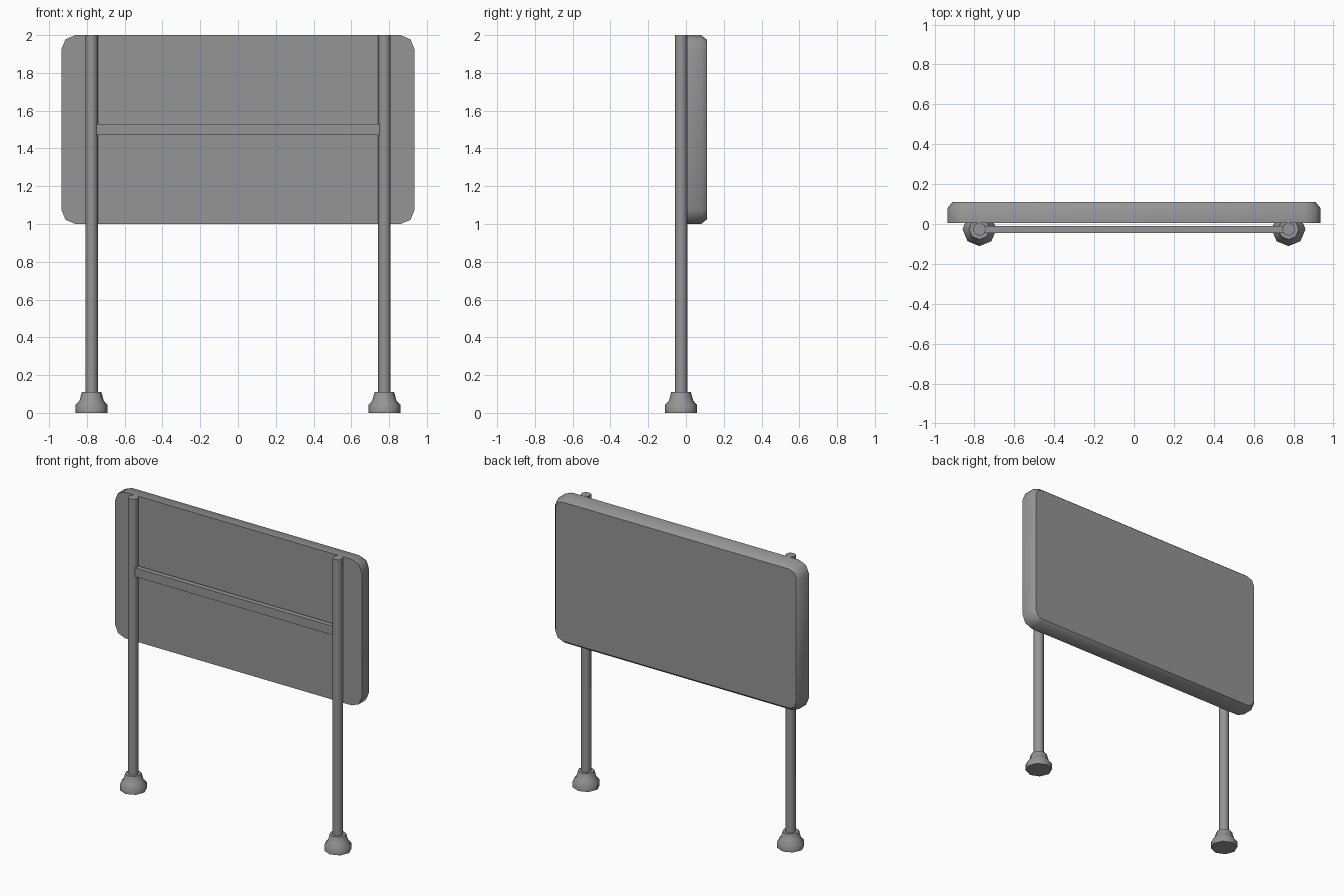
import bpy, bmesh, math

if "Cube" in bpy.data.objects:
    bpy.data.objects.remove(bpy.data.objects["Cube"], do_unlink=True)

grey = bpy.data.materials.new("plain grey")
grey.use_nodes = True
COLOUR = (0.3, 0.3, 0.3, 1)
grey.diffuse_color = COLOUR
grey.node_tree.nodes["Principled BSDF"].inputs["Base Color"].default_value = COLOUR


def loft(name, rings):
    """Skin a list of closed rings and cap both ends."""
    bm = bmesh.new()
    loops = [[bm.verts.new(p) for p in ring] for ring in rings]
    for a, b in zip(loops, loops[1:]):
        for i in range(len(a)):
            j = (i + 1) % len(a)
            bm.faces.new((a[i], a[j], b[j], b[i]))
    bm.faces.new(loops[0])
    bm.faces.new(loops[-1])
    bmesh.ops.recalc_face_normals(bm, faces=bm.faces)
    mesh = bpy.data.meshes.new(name)
    bm.to_mesh(mesh)
    bm.free()
    obj = bpy.data.objects.new(name, mesh)
    bpy.context.collection.objects.link(obj)
    mesh.materials.append(grey)
    bpy.ops.object.select_all(action='DESELECT')
    obj.select_set(True)
    bpy.context.view_layer.objects.active = obj
    bpy.ops.object.shade_smooth_by_angle(angle=math.radians(46))
    return obj


def lathe(name, x, y, profile, sides=8):
    """Turn a radius/height profile around an upright axis."""
    turns = [math.tau * i / sides for i in range(sides)]
    return loft(name, [[(x + r * math.cos(t), y + r * math.sin(t), z) for t in turns]
                       for r, z in profile])


def panel_ring(y, inset, half_w=0.935, half_h=0.5, radius=0.075, steps=2):
    """Rounded rectangle facing along y, centred at the panel height."""
    ring = []
    for corner, (sx, sz) in enumerate([(1, 1), (-1, 1), (-1, -1), (1, -1)]):
        for k in range(steps + 1):
            t = math.pi / 2 * (corner + k / steps)
            ring.append((sx * (half_w - radius) + (radius - inset) * math.cos(t), y,
                         1.5 + sz * (half_h - radius) + (radius - inset) * math.sin(t)))
    return ring


# Board with its back edge eased
loft("board", [panel_ring(0.004, 0), panel_ring(0.08, 0), panel_ring(0.11, 0.024)])

# Posts and flared feet
POST_X, POST_Y = 0.775, -0.026
for side, s in (("left", 1), ("right", -1)):
    lathe(side + "_post", s * POST_X, POST_Y, [(0.033, 0.05), (0.033, 2)])
    lathe(side + "_foot", s * POST_X, POST_Y,
          [(0.085, 0), (0.085, 0.042), (0.064, 0.065), (0.052, 0.11)])

# Crossbar between the posts
loft("crossbar", [[(x, y, z) for y, z in ((-0.045, 1.47), (-0.01, 1.47), (-0.01, 1.53), (-0.045, 1.53))]
                  for x in (-0.755, 0.755)])
